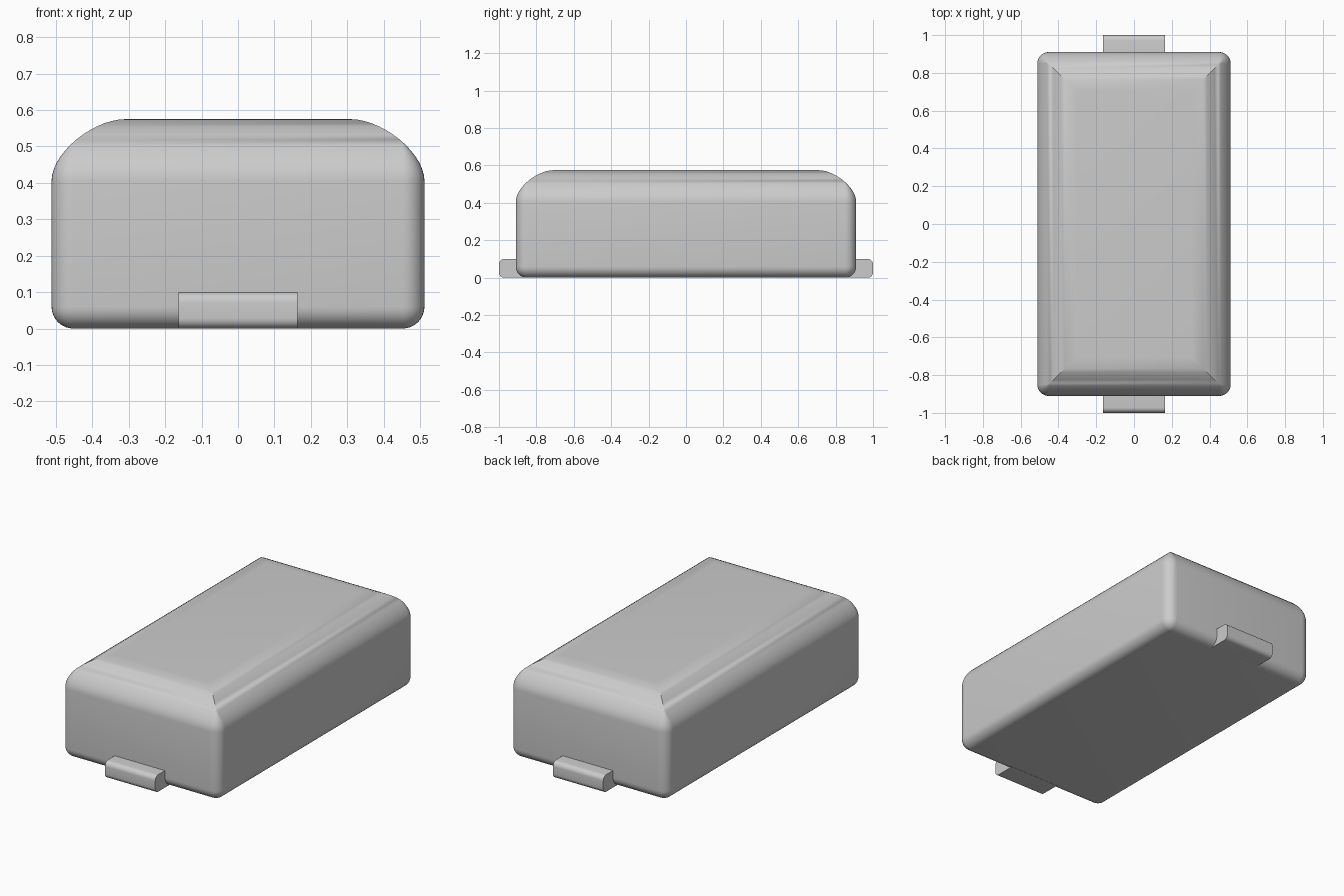
import bpy, bmesh
from math import sin, cos, pi

if "Cube" in bpy.data.objects:
    bpy.data.objects.remove(bpy.data.objects["Cube"])

HX, HY, H = 0.512, 0.91, 0.575   # body half sizes and height
R = 0.06                         # corner and bottom edge radius
SEG = 8


def finish(bm, name, angle):
    bmesh.ops.remove_doubles(bm, verts=bm.verts, dist=1e-5)
    bmesh.ops.recalc_face_normals(bm, faces=bm.faces)
    mesh = bpy.data.meshes.new(name)
    bm.to_mesh(mesh)
    bm.free()
    obj = bpy.data.objects.new(name, mesh)
    bpy.context.collection.objects.link(obj)
    bpy.ops.object.select_all(action='DESELECT')
    obj.select_set(True)
    bpy.context.view_layer.objects.active = obj
    bpy.ops.object.shade_smooth_by_angle(angle=angle)
    return obj


def ring(bm, inset, z):
    # rounded rectangle whose corner radius shrinks to a mitre as it moves inward
    r = max(R - inset, 0)
    cx, cy = HX - inset - r, HY - inset - r
    verts = []
    for q, (sx, sy) in enumerate([(1, 1), (-1, 1), (-1, -1), (1, -1)]):
        for i in range(SEG + 1):
            a = (q + i / SEG) * pi / 2
            verts.append(bm.verts.new((sx * cx + r * cos(a), sy * cy + r * sin(a), z)))
    return verts


# body profile as (inset, height): bottom fillet, wall, soft shoulder
profile = [(R - R * sin(t * pi / 2 / SEG), R - R * cos(t * pi / 2 / SEG)) for t in range(SEG + 1)]
Z0, W, K = 0.405, 0.205, 0.45
for i in range(15):
    t = i / 14
    b1, b2, b3 = 3 * t * (1 - t) ** 2, 3 * t * t * (1 - t), t ** 3
    profile.append((W * (b2 * (1 - K) + b3), Z0 + (H - Z0) * (b1 * K + b2 + b3)))

bm = bmesh.new()
rings = [ring(bm, d, z) for d, z in profile]
for a, b in zip(rings, rings[1:]):
    for i in range(len(a)):
        j = (i + 1) % len(a)
        bm.faces.new((a[i], a[j], b[j], b[i]))
bm.faces.new(rings[0][::-1])
bm.faces.new(rings[-1])
finish(bm, "body", 0.5)


# metal tab at each end, outer edges rounded
def tab(name, side):
    r, top, out, inner, w = 0.028, 0.1, 1.0, 0.86, 0.163
    pts = [(inner, 0)]
    pts += [(out - r + r * sin(i * pi / 12), r - r * cos(i * pi / 12)) for i in range(7)]
    pts += [(out - r + r * cos(i * pi / 12), top - r + r * sin(i * pi / 12)) for i in range(7)]
    pts.append((inner, top))
    bm = bmesh.new()
    face = bm.faces.new([bm.verts.new((-w, side * y, z)) for y, z in pts])
    ext = bmesh.ops.extrude_face_region(bm, geom=[face], use_keep_orig=True)
    moved = [v for v in ext["geom"] if isinstance(v, bmesh.types.BMVert)]
    bmesh.ops.translate(bm, verts=moved, vec=(2 * w, 0, 0))
    finish(bm, name, 0.6)


tab("front_tab", -1)
tab("back_tab", 1)
